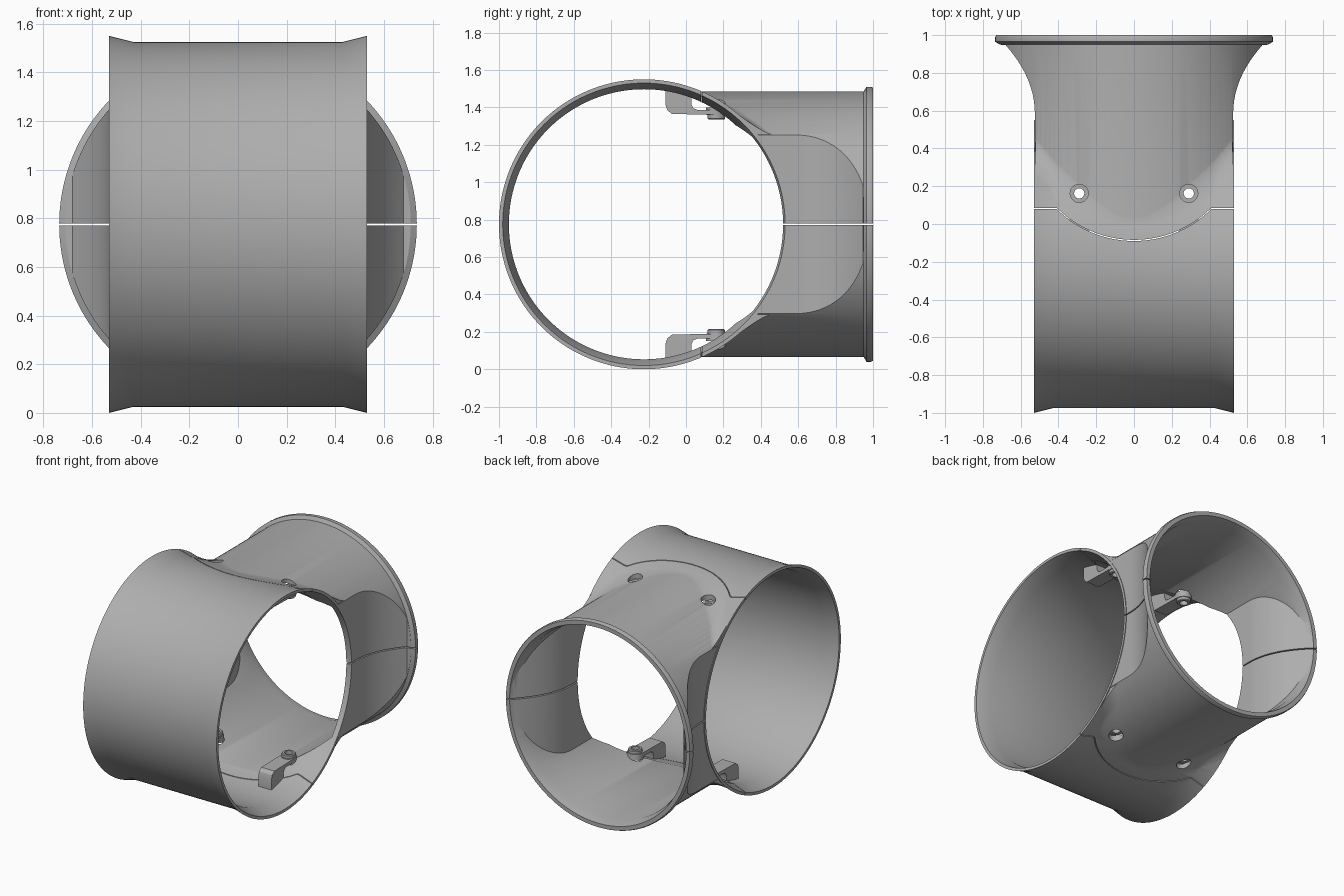
import bpy, bmesh, math
from mathutils import Vector

cube = bpy.data.objects.get("Cube")
if cube:
    bpy.data.objects.remove(cube, do_unlink=True)

MID_Z = 0.775      # height of both tube axes
MAIN_Y = -0.225    # main tube axis
CLIP_X, CLIP_Y = 0.29, 0.162

grey = bpy.data.materials.new("mid grey")
grey.use_nodes = True
grey.diffuse_color = (0.42, 0.42, 0.42, 1)
grey.node_tree.nodes["Principled BSDF"].inputs["Base Color"].default_value = grey.diffuse_color


def finish(bm, name):
    bmesh.ops.recalc_face_normals(bm, faces=bm.faces)
    mesh = bpy.data.meshes.new(name)
    bm.to_mesh(mesh)
    bm.free()
    mesh.materials.append(grey)
    ob = bpy.data.objects.new(name, mesh)
    bpy.context.collection.objects.link(ob)
    return ob


def revolve(name, profile, axis, centre, steps=128):
    """Closed solid from (position, radius) pairs turned about an axis."""
    bm = bmesh.new()
    rings = []
    for pos, rad in profile:
        ring = []
        for i in range(steps):
            a = 2 * math.pi * i / steps
            u, v = rad * math.cos(a), rad * math.sin(a)
            p = {"x": (pos, u, v), "y": (u, pos, v), "z": (u, v, pos)}[axis]
            ring.append(bm.verts.new(Vector(p) + Vector(centre)))
        rings.append(ring)
    for r, s in zip(rings, rings[1:]):
        for i in range(steps):
            j = (i + 1) % steps
            bm.faces.new((r[i], r[j], s[j], s[i]))
    bm.faces.new(rings[0])
    bm.faces.new(rings[-1])
    return finish(bm, name)


def prism(name, outline, direction):
    """Closed solid from a 3D outline pushed along a direction."""
    bm = bmesh.new()
    face = bm.faces.new([bm.verts.new(p) for p in outline])
    new = bmesh.ops.extrude_face_region(bm, geom=[face], use_keep_orig=True)["geom"]
    bmesh.ops.translate(bm, vec=direction, verts=[v for v in new if isinstance(v, bmesh.types.BMVert)])
    return finish(bm, name)


def combine(ob, tool, operation):
    mod = ob.modifiers.new("bool", 'BOOLEAN')
    mod.operation, mod.solver, mod.object = operation, 'EXACT', tool
    bpy.context.view_layer.objects.active = ob
    bpy.ops.object.modifier_apply(modifier=mod.name)
    bpy.data.objects.remove(tool, do_unlink=True)


def smooth(ob):
    bpy.ops.object.select_all(action='DESELECT')
    ob.select_set(True)
    bpy.context.view_layer.objects.active = ob
    bpy.ops.object.shade_smooth_by_angle(angle=math.radians(30))


def main_radius(x):
    return 0.75 + 0.025 * max(0, (abs(x) - 0.43) / 0.1)


def side_plan(inset, end_y):
    """Plan outline of the branch: parallel sides that flare to the rim."""
    pts = [(0.525 - inset, -0.2)]
    for i in range(17):
        t = i / 16
        y = 0.58 + 0.42 * t
        if y > end_y:
            break
        pts.append((0.525 - inset + 0.205 * t ** 2.1, y))
    pts += [(pts[-1][0] if inset else 0.85, end_y), (pts[-1][0] if inset else 0.85, 1.1)]
    return [(x, y, 0) for x, y in pts] + [(-x, y, 0) for x, y in reversed(pts)]


def branch_solid(name, profile, inset, end_y):
    ob = revolve(name, profile, "y", (0, 0, MID_Z), 160)
    combine(ob, prism("side_trim", side_plan(inset, end_y), (0, 0, 2)), 'INTERSECT')
    return ob


def blend_solid():
    """Soft fillet where the branch runs into the main tube."""
    bm = bmesh.new()
    bmesh.ops.create_grid(bm, x_segments=48, y_segments=48, size=0.5)
    low = list(bm.verts)
    bmesh.ops.extrude_face_region(bm, geom=bm.faces[:], use_keep_orig=True)
    low = set(low)
    for v in bm.verts:
        x, y = v.co.x * 1.044, 0.275 + v.co.y * 0.65
        a = math.sqrt(max(0, main_radius(x) ** 2 - (y - MAIN_Y) ** 2))
        b = math.sqrt(0.71 ** 2 - x * x)
        k = 0.02 + 0.5 * x * x
        h = max(a, b) + max(k - abs(a - b), 0) ** 2 / (4 * k) - 0.003
        v.co = (x, y, MID_Z + (-h if v in low else h))
    return finish(bm, "blend")


# Pipe tee: flared main tube, trimmed branch and fillet, then hollowed
tee = revolve("tee_body", [(-0.53, 0.775), (-0.43, 0.75), (0.43, 0.75), (0.53, 0.775)],
              "x", (0, MAIN_Y, MID_Z), 160)
combine(tee, branch_solid("branch", [(-0.15, 0.71), (0.95, 0.71), (0.965, 0.735), (0.99, 0.735), (1, 0.73)],
                          0, 0.958), 'UNION')
combine(tee, blend_solid(), 'UNION')
combine(tee, revolve("main_bore", [(-0.56, 0.765), (-0.43, 0.722), (0.43, 0.722), (0.56, 0.765)],
                     "x", (0, MAIN_Y, MID_Z), 160), 'DIFFERENCE')
combine(tee, branch_solid("branch_bore", [(-0.15, 0.682), (0.93, 0.682), (1.05, 0.715)],
                          0.028, 1.0), 'DIFFERENCE')

# Joint between the two back halves
combine(tee, prism("half_joint", [(-1, 0.3, MID_Z - 0.004), (1, 0.3, MID_Z - 0.004),
                                  (1, 1.1, MID_Z - 0.004), (-1, 1.1, MID_Z - 0.004)],
                   (0, 0, 0.008)), 'DIFFERENCE')

# Curved joint between the front shell and the back halves
curve = [(-0.6, 0.08)]
for i in range(25):
    x = -0.41 + 0.82 * i / 24
    curve.append((x, 0.49 - math.sqrt(0.58 ** 2 - x * x)))
curve.append((0.6, 0.08))
outline = [(x, y, -0.1) for x, y in curve] + [(x, y + 0.006, -0.1) for x, y in reversed(curve)]
combine(tee, prism("curved_joint", outline, (0, 0, 1.8)), 'DIFFERENCE')

# Screw holes through the shell
for side in (-1, 1):
    combine(tee, revolve("screw_hole", [(-1, 0.048), (1, 0.048)], "z",
                         (side * CLIP_X, CLIP_Y, MID_Z), 32), 'DIFFERENCE')
smooth(tee)

# Clips inside the shell: bracket, boss and nut at each screw hole
BRACKET = [(-0.11, 0.722), (-0.11, 0.64), (-0.1, 0.61), (-0.075, 0.59), (CLIP_Y, 0.585),
           (CLIP_Y, 0.612), (0.06, 0.612), (0.04, 0.62), (0.03, 0.64), (0.03, 0.685)]
for level, up in (("top", 1), ("bottom", -1)):
    for hand, side in (("left", 1), ("right", -1)):
        x = side * CLIP_X
        tag = f"{level}_{hand}"
        centre = (x, CLIP_Y, MID_Z)
        arm = prism("bracket_" + tag, [(x - 0.052, y, MID_Z + up * z) for y, z in BRACKET], (0.104, 0, 0))
        stack = [(0.583, 0.052), (0.625, 0.056)]
        combine(arm, revolve("boss", [(up * z, r) for z, r in stack], "z", centre, 32), 'UNION')
        nut = revolve("nut_" + tag, [(up * z, r) for z, r in
                                     [(0.588, 0.046), (0.565, 0.046), (0.56, 0.041)]], "z", centre, 32)
        for part in (arm, nut):
            combine(part, revolve("bolt_hole", [(-1, 0.027), (1, 0.027)], "z", centre, 32), 'DIFFERENCE')
            smooth(part)
